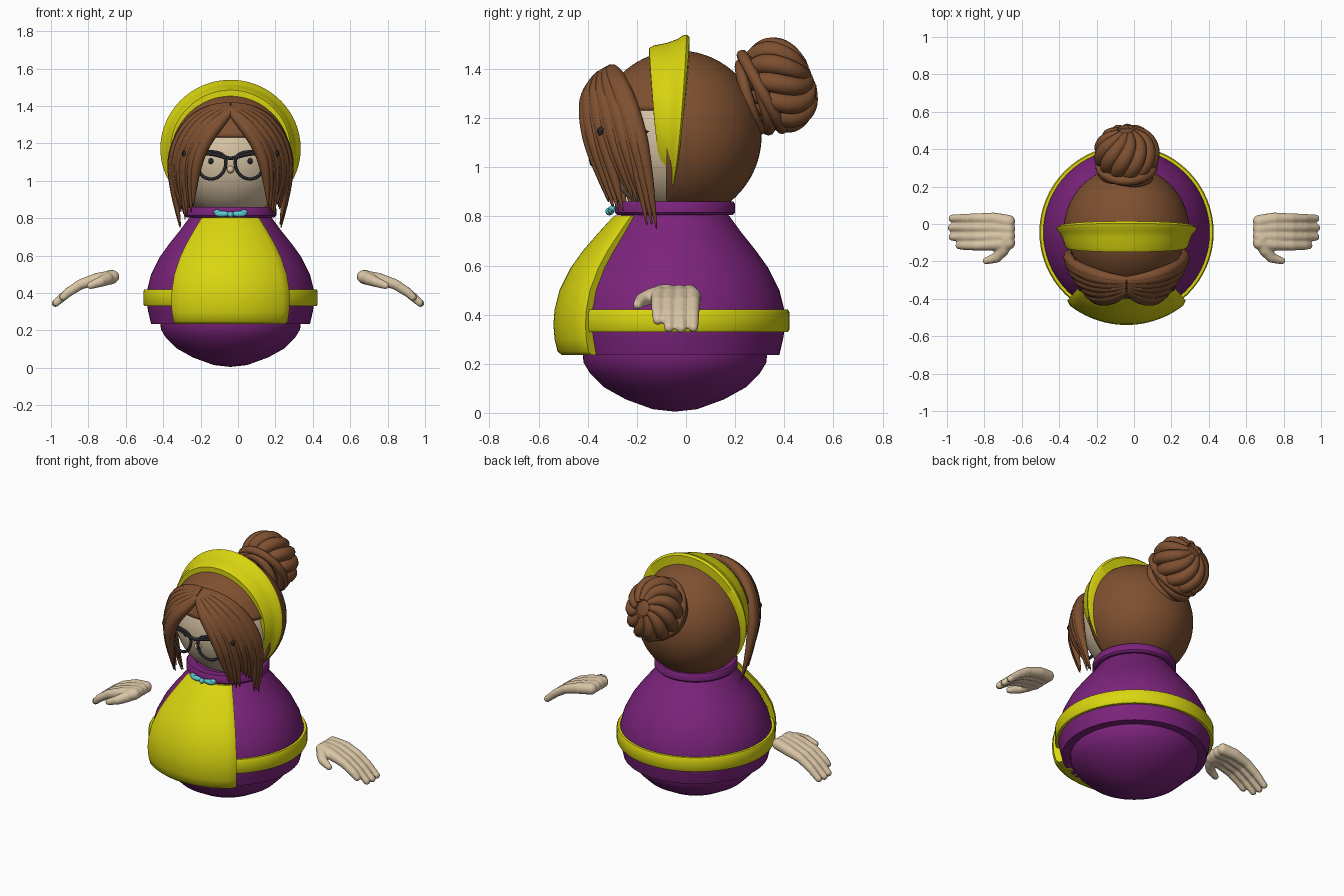
import bpy, bmesh, math, random
from mathutils import Vector, Matrix

random.seed(4)
cube = bpy.data.objects.get("Cube")
if cube:
    bpy.data.objects.remove(cube, do_unlink=True)

CX, CY = -0.04, -0.045      # axis of the body
HEAD = Vector((CX, -0.03, 1.13))
parts = []


def material(name, color):
    m = bpy.data.materials.new(name)
    m.use_nodes = True
    m.diffuse_color = (*color, 1)
    m.node_tree.nodes["Principled BSDF"].inputs["Base Color"].default_value = (*color, 1)
    return m


purple = material("purple cloth", (0.2, 0.017, 0.2))
yellow = material("yellow cloth", (0.7, 0.67, 0.005))
brown = material("brown hair", (0.21, 0.08, 0.03))
skin = material("skin", (0.7, 0.56, 0.38))
dark = material("dark frame", (0.02, 0.02, 0.024))
teal = material("teal bow", (0.11, 0.6, 0.66))


def finish(name, bm, mat):
    me = bpy.data.meshes.new(name)
    bm.to_mesh(me)
    bm.free()
    me.materials.append(mat)
    ob = bpy.data.objects.new(name, me)
    bpy.context.collection.objects.link(ob)
    parts.append(ob)
    return ob


def surface(name, rows, mat, closed):
    """Skin rows of points; each row is a loop; open strips get end caps."""
    bm = bmesh.new()
    grid = [[bm.verts.new(p) for p in row] for row in rows]
    n, k = len(grid), len(grid[0])
    for i in range(n if closed else n - 1):
        a, b = grid[i], grid[(i + 1) % n]
        for j in range(k):
            bm.faces.new((a[j], b[j], b[(j + 1) % k], a[(j + 1) % k]))
    if not closed:
        bm.faces.new(grid[0])
        bm.faces.new(grid[-1])
    bmesh.ops.remove_doubles(bm, verts=bm.verts, dist=1e-5)
    bmesh.ops.recalc_face_normals(bm, faces=bm.faces)
    return finish(name, bm, mat)


def lathe(name, profile, mat, segs=64):
    rows = []
    for i in range(segs):
        a = math.tau * i / segs
        rows.append([(CX + r * math.sin(a), CY - r * math.cos(a), z) for r, z in profile])
    return surface(name, rows, mat, True)


def add_ball(bm, center, size, segs=16):
    mat = Matrix.Translation(center) @ Matrix.Diagonal((*size, 1))
    bmesh.ops.create_uvsphere(bm, u_segments=segs, v_segments=segs * 3 // 4, radius=1, matrix=mat)


def balls(name, items, mat, segs=16):
    bm = bmesh.new()
    for center, size in items:
        add_ball(bm, center, size, segs)
    return finish(name, bm, mat)


def tubes(name, paths, depth, mat, cyclic=False):
    """Round strands along smooth paths of (point, radius factor)."""
    cu = bpy.data.curves.new(name, "CURVE")
    cu.dimensions = "3D"
    cu.bevel_depth, cu.bevel_resolution = depth, 3
    cu.use_fill_caps = True
    for path in paths:
        sp = cu.splines.new("NURBS")
        sp.points.add(len(path) - 1)
        for p, (co, r) in zip(sp.points, path):
            p.co = (*co, 1)
            p.radius = r
        sp.order_u, sp.resolution_u = 3, 6
        sp.use_cyclic_u, sp.use_endpoint_u = cyclic, not cyclic
    cu.materials.append(mat)
    ob = bpy.data.objects.new(name, cu)
    bpy.context.collection.objects.link(ob)
    bpy.ops.object.select_all(action="DESELECT")
    ob.select_set(True)
    bpy.context.view_layer.objects.active = ob
    bpy.ops.object.convert(target="MESH")
    parts.append(bpy.context.view_layer.objects.active)


# Body, belt and collar
lathe("body", [(0, .005), (.09, .015), (.2, .055), (.29, .105), (.345, .16), (.372, .205),
               (.375, .235), (.425, .235), (.44, .3), (.45, .36), (.445, .42), (.425, .5),
               (.38, .59), (.33, .66), (.27, .735), (.215, .81), (0, .81)], purple)
lathe("belt", [(.42, .33), (.46, .33), (.466, .34), (.466, .41), (.46, .42), (.42, .42)], yellow)
lathe("collar", [(.19, .805), (.235, .805), (.245, .815), (.245, .85), (.238, .86), (.19, .86)], purple)

# Apron: a curved panel wrapped on the front of the body
apron = [(.46, .235), (.478, .25), (.49, .3), (.495, .36), (.49, .42), (.47, .5),
         (.425, .59), (.375, .66), (.31, .735), (.26, .79), (.245, .803)]
rows = []
for i in range(25):
    a = math.radians(-41 + 82 * i / 24)
    s = 0.012 if i in (0, 24) else 0
    ring = [(r - s, z) for r, z in apron] + [(r - .065, z) for r, z in reversed(apron)]
    rows.append([(CX + r * math.sin(a), CY - r * math.cos(a), z) for r, z in ring])
surface("apron", rows, yellow, False)

# Bow at the collar
balls("bow", [((CX + s * .045, -.305, .823), (.042, .014, .016)) for s in (-1, 1)]
      + [((CX + s * .07, -.3, .832), (.022, .013, .014)) for s in (-1, 1)]
      + [((CX, -.312, .82), (.016, .016, .016))], teal)

# Head, nose and eyes
balls("head", [(HEAD, (.32, .32, .33))], skin, 48)
balls("nose", [((CX, -.352, 1.06), (.02, .022, .02))], skin)
balls("eyes", [((CX + s * .105, -.332, 1.105), (.014, .01, .016)) for s in (-1, 1)], dark)

# Hair cap with the face opening cut away
bm = bmesh.new()
add_ball(bm, HEAD, (.335, .338, .345), 56)
for co, no in (((0, -.08, 0), (0, 1, 0)), ((0, 0, 1.235), (0, 0, 1))):
    bmesh.ops.bisect_plane(bm, geom=bm.verts[:] + bm.edges[:] + bm.faces[:],
                           plane_co=co, plane_no=no)
gone = [f for f in bm.faces
        if f.calc_center_median().y < -.08 and f.calc_center_median().z < 1.235]
bmesh.ops.delete(bm, geom=gone, context="FACES")
cap = finish("hair_cap", bm, brown)
thick = cap.modifiers.new("thickness", "SOLIDIFY")
thick.thickness = .012

# Fringe: strands blended from an inner to an outer path, on both sides
inner = [(.0, -.355, 1.37), (.06, -.40, 1.31), (.15, -.405, 1.19), (.195, -.375, 1.04), (.2, -.315, .86)]
outer = [(.0, -.30, 1.40), (.13, -.29, 1.39), (.28, -.22, 1.24), (.325, -.16, 1.02), (.27, -.12, .75)]
width = [.6, 1, 1.05, .85, .08]
strands = []
for side in (-1, 1):
    for i in range(11):
        t = i / 10
        path = []
        for k, (a, b) in enumerate(zip(inner, outer)):
            p = Vector(a).lerp(Vector(b), t)
            p += Vector((math.sin(t * math.pi) * .015 * (k > 0), 0, 0))
            if k == 4:
                p.z += random.uniform(-.03, .09) * (i < 10)
            path.append(((CX + side * p.x, p.y, p.z), width[k] * (1 + .15 * (i % 2))))
        strands.append(path)
tubes("fringe", strands, .033, brown)

# Headband: tapering arc with a raised rear lip
band = [(0, .29), (0, .325), (.1, .335), (.45, .347), (.7, .362), (.82, .376),
        (.93, .38), (1, .368), (1, .29)]
rows = []
for i in range(57):
    d = -142 + 284 * i / 56
    a, f = math.radians(d), (abs(d) / 142) ** 2
    front, back = -.15 + .06 * f, .015 - .075 * f
    rows.append([(CX + (r - .03 * f ** 2) * math.sin(a), front + (back - front) * v,
                  1.16 + (r - .03 * f ** 2) * math.cos(a)) for v, r in band])
surface("headband", rows, yellow, False)

# Bun: twisted strands over a core, tilted up and back
tilt = Matrix.Translation((CX, .38, 1.335)) @ Matrix.Rotation(math.radians(-68), 4, "X")
core = balls("bun_core", [((0, 0, 0), (.145, .165, .13))], brown, 24)
core.data.transform(tilt)
swirl = []
for i in range(11):
    path = []
    for k in range(8):
        polar = math.radians(150 - 19 * k)
        a = math.tau * i / 11 + .17 * k
        p = Vector((.138 * math.sin(polar) * math.cos(a), .162 * math.sin(polar) * math.sin(a),
                    .125 * math.cos(polar)))
        path.append((tilt @ p, .35 + .75 * math.sin(polar)))
    swirl.append(path)
tubes("bun_strands", swirl, .038, brown)
wraps = []
for n in range(3):
    path = []
    for k in range(12):
        a = math.tau * k / 12
        r = .165 - .015 * n
        path.append((tilt @ Vector((r * .9 * math.cos(a), r * 1.05 * math.sin(a),
                                    -.075 - .025 * n + .02 * math.sin(a + 2 * n))), 1))
    wraps.append(path)
tubes("bun_wraps", wraps, .024, brown, True)

# Glasses: two rims, brow bars, bridge, hinges and temples
rim = [(.195, 1.15), (.12, 1.16), (.03, 1.145), (.022, 1.07), (.065, 1.012),
       (.135, 1.008), (.18, 1.06)]


def lens_point(side, u, z):
    return (CX + side * u, -.39 + 1.1 * u * u, z)


tubes("glasses_rims", [[(lens_point(s, u, z), 1) for u, z in rim] for s in (-1, 1)], .009, dark, True)
tubes("glasses_bars", [[(lens_point(s, u, z), w) for u, z, w in
                        ((.22, 1.16, 1.1), (.17, 1.15, 1.4), (.1, 1.147, 1), (.03, 1.125, .9), (0, 1.12, .8))]
                       for s in (-1, 1)], .012, dark)
tubes("glasses_temples", [[((CX + s * u, y, 1.145), 1) for u, y in ((.2, -.345), (.25, -.32), (.3, -.1))]
                          for s in (-1, 1)], .008, dark)
balls("glasses_hinges", [((CX + s * .24, -.345, 1.145), (.02, .017, .022)) for s in (-1, 1)], dark, 8)

# Hands: overlapping balls fused into one smooth shape, then mirrored
bm = bmesh.new()


def limb(path):
    for (a, ra), (b, rb) in zip(path, path[1:]):
        for k in range(9):
            t = k / 8
            r = ra + (rb - ra) * t
            add_ball(bm, Vector(a).lerp(Vector(b), t), (r, r, r), 12)


for y, tip in ((.03, .972), (-.02, .976), (-.07, .972), (-.115, .935)):
    limb([((.67, y * .8 - .01, .487), .036), ((.75, y * .95, .475), .034), ((.84, y, .447), .028),
          ((.91, y, .402), .025), ((tip, y, .345 + (.976 - tip) * .8), .021)])
limb([((.68, -.08, .485), .04), ((.7, -.14, .475), .034), ((.735, -.18, .46), .028),
      ((.79, -.197, .44), .02)])
hands = finish("hands", bm, skin)
fuse = hands.modifiers.new("fuse", "REMESH")
fuse.mode, fuse.voxel_size, fuse.use_smooth_shade = "VOXEL", .007, True
soft = hands.modifiers.new("soften", "SMOOTH")
soft.factor, soft.iterations = .5, 4
hands.modifiers.new("other_hand", "MIRROR")

# Smooth shading with sharp creases kept
bpy.ops.object.select_all(action="DESELECT")
for ob in parts:
    if ob is not hands:
        ob.select_set(True)
        bpy.context.view_layer.objects.active = ob
bpy.ops.object.shade_smooth_by_angle(angle=math.radians(40))
